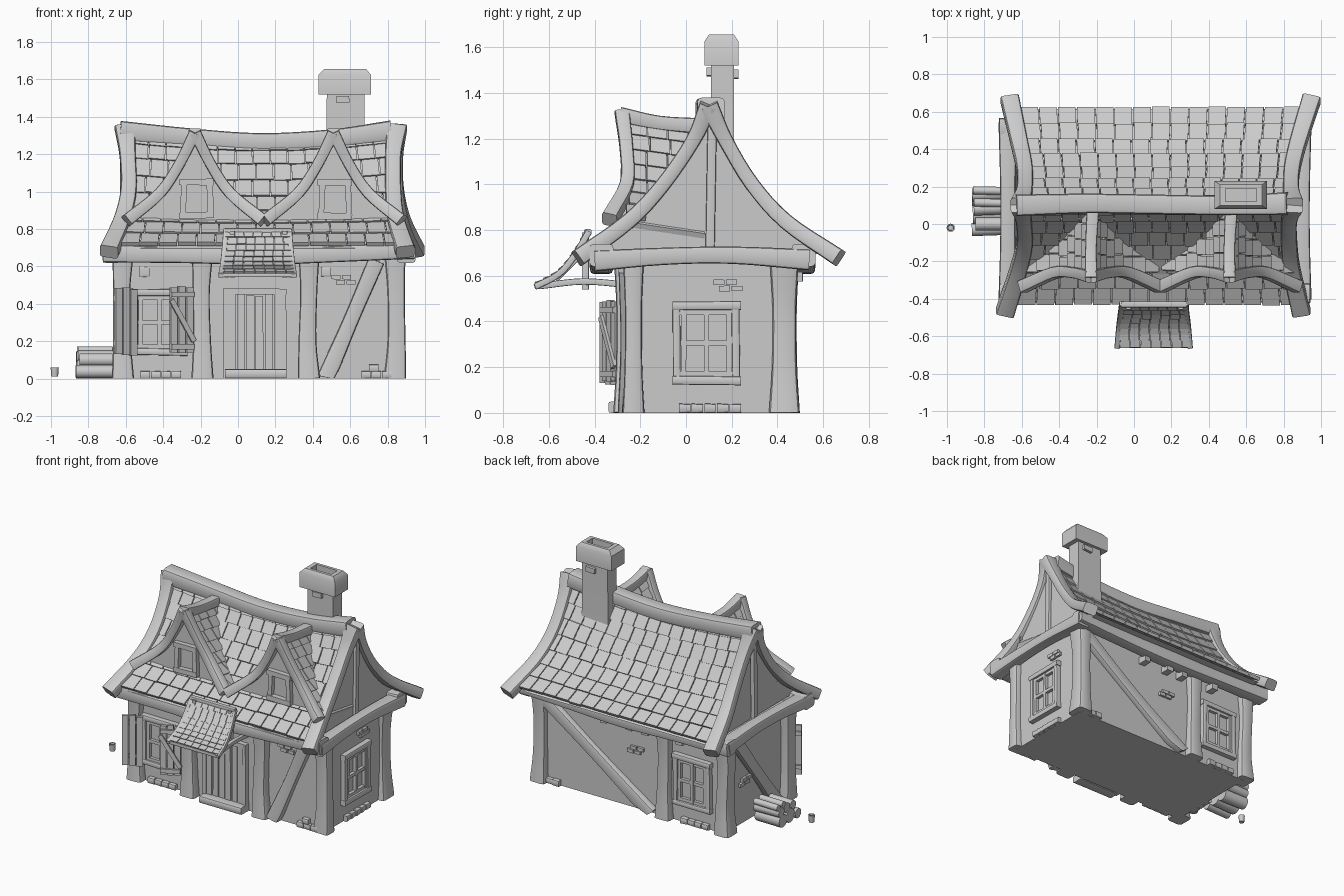
import bpy, bmesh, math, random
from mathutils import Vector as V

if "Cube" in bpy.data.objects:
    bpy.data.objects.remove(bpy.data.objects["Cube"])

random.seed(4)
R = random.uniform
SQ = [(1, 1), (-1, 1), (-1, -1), (1, -1)]
CH = [(sx * a, sy * b) for sx, sy, o in ((1, 1, 1), (-1, 1, -1), (-1, -1, 1), (1, -1, -1))
      for a, b in ((1, .65), (.9, .9), (.65, 1))[::o]]
CIRC = [(math.cos(i * math.pi / 6), math.sin(i * math.pi / 6)) for i in range(12)]


def cr(pts, t):
    """Point on a smooth curve through pts, t in 0..1."""
    n = len(pts) - 1
    i = max(0, min(int(t * n), n - 1))
    f = t * n - i
    b, c = V(pts[i]), V(pts[i + 1])
    a = V(pts[i - 1]) if i else 2 * b - c
    d = V(pts[i + 2]) if i + 2 <= n else 2 * c - b
    return .5 * (2 * b + (c - a) * f + (2 * a - 5 * b + 4 * c - d) * f * f + (3 * b - a - 3 * c + d) * f ** 3)


def loft(bm, rings):
    vs = [[bm.verts.new(p) for p in r] for r in rings]
    n = len(vs[0])
    for a, b in zip(vs, vs[1:]):
        for i in range(n):
            bm.faces.new((a[i], a[(i + 1) % n], b[(i + 1) % n], b[i]))
    bm.faces.new(vs[0])
    bm.faces.new(vs[-1][::-1])


def sweep(bm, pts, w, h, up=(0, 0, 1), sc=None, sec=CH):
    """Beam of half-size w x h along a path."""
    q = [V((*p, s)) for p, s in zip(pts, sc or [1] * len(pts))]
    k = 1 if len(q) == 2 else 4 * (len(q) - 1)
    c = [cr(q, i / k) for i in range(k + 1)]
    rings = []
    for i, p in enumerate(c):
        t = (c[min(i + 1, k)] - c[max(i - 1, 0)]).to_3d().normalized()
        s = V(up).cross(t).normalized()
        n = t.cross(s)
        rings.append([p.to_3d() + (s * a * w + n * b * h) * p.w for a, b in sec])
    loft(bm, rings)


def finish(bm, name):
    for v in bm.verts:
        v.co.z = max(v.co.z, 0)
    bmesh.ops.recalc_face_normals(bm, faces=bm.faces)
    bmesh.ops.triangulate(bm, faces=[f for f in bm.faces if len(f.verts) > 4])
    for f in bm.faces:
        f.smooth = True
    for e in bm.edges:
        e.smooth = e.calc_face_angle(0) < math.radians(40)
    me = bpy.data.meshes.new(name)
    bm.to_mesh(me)
    bm.free()
    bpy.context.collection.objects.link(bpy.data.objects.new(name, me))


def beam(name, *args, **kw):
    bm = bmesh.new()
    sweep(bm, *args, **kw)
    finish(bm, name)


def solid(name, rings):
    bm = bmesh.new()
    loft(bm, rings)
    finish(bm, name)


def rect(x0, x1, y0, y1, z):
    return [(x0, y0, z), (x1, y0, z), (x1, y1, z), (x0, y1, z)]


def tiles(bm, S, rows, cols, th, keep=lambda p: True):
    """Overlapping shingles on surface S(u, v), v running downhill."""
    for r in range(rows):
        off = R(0, .3)
        for c in range(-1, cols + 1):
            u0, u1 = max(0, (c + off + .03) / cols), min(1, (c + 1 + off - .03) / cols)
            if u1 - u0 < .25 / cols:
                continue
            v0, v1 = r / rows, (r + 1 + R(-.03, .04)) / rows
            p = [S(u0, v0), S(u1, v0), S(u1, v1), S(u0, v1)]
            if not keep(sum(p, V((0, 0, 0))) / 4):
                continue
            n = (p[1] - p[0]).cross(p[3] - p[0]).normalized()
            n = n if n.z > 0 else -n
            lift = [.3 * th, .3 * th, th, th]
            j = R(0, .2) * th
            loft(bm, [[a - n * (th * .5 - l * .5) for a, l in zip(p, lift)],
                      [a + n * (th * .5 + l + j) for a, l in zip(p, lift)]])


# Wall coordinates: along the wall, height, distance out
NORM = {'front': (0, -1, 0), 'back': (0, 1, 0), 'right': (1, 0, 0), 'left': (-1, 0, 0)}
def W(side, a, z, d=0):
    return {'front': (a, -.25 - d, z), 'back': (a, .44 + d, z),
            'right': (.855 + d, a, z), 'left': (-.61 - d, a, z)}[side]


def bar(bm, side, a0, z0, a1, z1, w, h=.02, d=.01, sec=SQ):
    sweep(bm, [W(side, a0, z0, d), W(side, a1, z1, d)], w, h, NORM[side], [R(.9, 1.1), R(.9, 1.1)], sec)


# Walls
solid('walls', [rect(-.61, .855, -.25, .44, 0), rect(-.61, .855, -.25, .44, .69)])

# Posts
for i, (x, y, h) in enumerate([(-.615, -.25, .055), (-.19, -.26, .052), (.38, -.26, .052), (.84, -.23, .043),
                               (-.615, .43, .055), (-.15, .44, .052), (.84, .43, .06)]):
    beam(f'post_{i}', [(x, y, 0), (x + R(-.01, .01), y, .2), (x + R(-.01, .01), y, .45), (x, y, .66)],
         .053, h, (0, 1, 0), [1.12, .9, .86, 1.05])

# Diagonal braces
for side, a0, z0, a1, z1, b in [('front', .47, .0, .74, .63, .0), ('back', -.05, .0, .85, .64, .02),
                                ('left', -.14, .0, .34, .63, .02)]:
    m = W(side, (a0 + a1) / 2 - b, (z0 + z1) / 2 - b, .005)
    beam(side + '_brace', [W(side, a0, z0, .01), m, W(side, a1, z1, .01)], .045, .035, NORM[side], [1.1, .9, 1])

# Eave and tie beams
for n, y in (('front', -.37), ('back', .515)):
    beam(n + '_eave_beam', [(-.72, y, .67), (-.3, y, .66), (.12, y, .655), (.5, y, .665), (.94, y, .69)],
         .05, .047, sc=[1.05, .9, 1, .92, 1.05])
for n, x, o in (('left', -.675, .06), ('right', .9, -.045)):
    beam(n + '_tie_beam', [(x, -.4, .665), (x, -.1, .685), (x, .2, .69), (x, .54, .67)], .045, .042, sc=[1.1, .9, .9, 1.1])
    beam(n + '_gable_post', [(x + o, .105, .7), (x + o, .115, 1.3)], .02, .016, (1, 0, 0))

# Main roof: concave profiles (y, z) from ridge to eave
FR = [(.1, 1.28), (.03, 1.14), (-.1, .965), (-.25, .82), (-.42, .71)]
BK = [(.1, 1.28), (.175, 1.14), (.29, .965), (.44, .815), (.615, .71)]
def sag(x):
    return .05 * ((x - .12) / .7) ** 2
def roof(pts, drop=0):
    def S(u, v):
        x = (-.57 - .06 * v) * (1 - u) + (.80 + .08 * v) * u
        y, z = cr(pts, v)
        return V((x, y, z + sag(x) * (1 - v) - drop))
    return S
rings = []
for i in range(9):
    u = i / 8
    ring = [roof(FR, .015)(u, 1 - k / 10) for k in range(10)] + [roof(BK, .015)(u, k / 10) for k in range(11)]
    for p in ring:
        p.x = -.595 + 1.445 * u
    rings.append(ring)
solid('attic_and_gables', rings)
for n, pts in (('front', FR), ('back', BK)):
    bm = bmesh.new()
    tiles(bm, roof(pts), 8, 15, .014)
    finish(bm, n + '_roof_tiles')

# Ridge and barge beams
beam('ridge_beam', [(-.63, .1, 1.325), (-.25, .11, 1.29), (.12, .105, 1.265), (.5, .1, 1.285), (.82, .11, 1.325)],
     .055, .05, sc=[1.05, .95, .95, .95, 1.1])
XS = {('left', 'front'): (-.605, -.59, -.585, -.62, -.69), ('left', 'back'): (-.605, -.585, -.585, -.615, -.665),
      ('right', 'front'): (.85, .83, .83, .845, .895), ('right', 'back'): (.85, .84, .845, .88, .95)}
for (s, f), xs in XS.items():
    path = []
    for x, t in zip(xs, (0, .25, .5, .75, 1.08)):
        y, z = cr(FR if f == 'front' else BK, t)
        path.append((x, y, z + max(0, .06 * (1 - t)) + .005))
    beam(f'{s}_{f}_barge', path, .038, .05, (1, 0, 0), [1.1, .85, .85, .9, 1])

# Dormers
DP = [(0, 1.28), (.08, 1.13), (.19, .98), (.35, .85)]
def roof_z(y):
    return min((cr(FR, k / 40) for k in range(41)), key=lambda p: abs(p.x - y)).y
for n, cx in (('left', -.23), ('right', .51)):
    def D(sgn):
        def S(u, v):
            x, z = cr(DP, v)
            return V((cx + sgn * x, -.27 + .36 * u, z - .05 * u))
        return S
    prof = [(s * cr(DP, k / 8).x, cr(DP, k / 8).y - .015) for s, ks in ((-1, range(8, 0, -1)), (1, range(9))) for k in ks]
    solid(n + '_dormer_gable', [[(cx + x, y, z - dz) for x, z in prof + [(.33, .79), (-.33, .79)]]
                                for y, dz in ((-.25, 0), (.08, .05))])
    bm = bmesh.new()
    for s in (-1, 1):
        tiles(bm, D(s), 7, 4, .014, lambda p: p.z > roof_z(p.y) - .03)
    finish(bm, n + '_dormer_tiles')
    beam(n + '_dormer_ridge', [(cx, -.29, 1.305), (cx, -.12, 1.27), (cx + .01, .07, 1.255)], .034, .034, sc=[1, .9, 1])
    for s, sn in ((-1, 'left'), (1, 'right')):
        beam(f'{n}_dormer_{sn}_barge', [(cx, -.28, 1.315), (cx + s * .085, -.26, 1.145), (cx + s * .19, -.26, .99),
             (cx + s * .365, -.335, .845)], .034, .034, (0, 1, 0), [.95, .85, .9, 1])
    bm = bmesh.new()
    for a in (-.075, .075):
        bar(bm, 'front', cx + .01 + a, .87, cx + .01 + a * .9, 1.06, .016, .022)
    for z in (.87, 1.05):
        bar(bm, 'front', cx - .085, z, cx + .1, z + R(-.006, .006), .017, .025)
    finish(bm, n + '_dormer_window')

# Windows
for side, a0, a1, z0, z1 in [('front', -.55, -.29, .14, .46), ('right', -.04, .22, .14, .47), ('back', -.5, -.24, .14, .47)]:
    bm = bmesh.new()
    m, zm = (a0 + a1) / 2, (z0 + z1) / 2
    for a in (a0, a1):
        bar(bm, side, a, z0, a + R(-.01, .01), z1, .018, .024, sec=CH)
    for z in (z0, z1):
        bar(bm, side, a0 - .02, z + R(-.006, .006), a1 + .02, z, .018, .026, sec=CH)
    for a in (a0 + .03, m, a1 - .03):
        bar(bm, side, a, z0, a, z1, .011, .014)
    for z in (z0 + .03, zm, z1 - .03):
        bar(bm, side, a0, z, a1, z, .011, .012)
    finish(bm, side + '_window')

# Shutters, half open; only the right one shows its battens
for n, a, b, battens in (('left', (-.54, -.3), (-.66, -.37), ((.19, .19), (.43, .43))),
                         ('right', (-.24, -.3), (-.365, -.36), ((.17, .17), (.45, .45), (.2, .42)))):
    a, b = V((*a, 0)), V((*b, 0))
    nrm = (b - a).cross(V((0, 0, 1))).normalized()
    nrm = nrm if nrm.y < 0 else -nrm
    P = lambda u, z, d=0: a.lerp(b, u) + V((0, 0, z)) + nrm * d
    d = .014 if n == 'right' else -.014
    bm = bmesh.new()
    for u in (.16, .5, .84):
        sweep(bm, [P(u, .13 + R(-.01, .01)), P(u, .48 + R(-.015, .015))], .02, .01, nrm, sec=SQ)
    for z0, z1 in battens:
        sweep(bm, [P(.02, z0, d), P(.98, z1, d)], .014, .009, nrm, sec=SQ)
    finish(bm, n + '_shutter')

# Door and step
bm = bmesh.new()
for i in range(6):
    bar(bm, 'front', -.035 + i * .05, .04, -.035 + i * .05 + R(-.004, .004), .45 + R(-.01, .015), .021, .015 + R(0, .006))
for a in (-.068, .248):
    bar(bm, 'front', a, .0, a + R(-.006, .006), .47, .014, .028)
bar(bm, 'front', -.08, .465, .26, .465, .016, .026)
finish(bm, 'door')
beam('door_step', [(-.07, -.3, .025), (.26, -.3, .025)], .04, .025)

# Porch canopy
CP = [(-.43, .79), (-.49, .69), (-.56, .61), (-.655, .56)]
def canopy(u, v):
    y, z = cr(CP, v)
    return V((.105 + (u - .5) * (.34 + .05 * v), y, z))
bm = bmesh.new()
tiles(bm, canopy, 8, 7, .009)
finish(bm, 'canopy_tiles')
solid('canopy_board', [[canopy(u, k / 8) + V((0, 0, dz)) for u, dz in ((0, 0), (1, 0), (1, -.015), (0, -.015))]
                       for k in range(9)])
bm = bmesh.new()
for u in (0, 1):
    sweep(bm, [canopy(u, t) - V((0, 0, .005)) for t in (-.03, .33, .66, 1.02)], .014, .014, (1, 0, 0))
    x = -.06 if u == 0 else .28
    sweep(bm, [(x, -.64, .555), (x, -.45, .575), (x, -.25, .56)], .014, .014)
    sweep(bm, [(x + .03 - .06 * u, -.44, .54), (x + .03 - .06 * u, -.44, .79)], .014, .016, (0, 1, 0))
    sweep(bm, [(x, -.57, .58), (x, -.45, .7)], .01, .01, (1, 0, 0))
sweep(bm, [(-.07, -.43, .79), (.28, -.43, .79)], .016, .014)
sweep(bm, [(-.1, -.65, .553), (.31, -.65, .553)], .012, .011)
finish(bm, 'canopy_frame')

# Exposed stones
bm = bmesh.new()
for side, a, z, n in [('front', -.52, .02, 4), ('front', .66, .02, 3), ('front', .7, .055, 1), ('right', -.03, .02, 5),
                      ('back', .68, .02, 3), ('back', -.5, .02, 4), ('left', -.1, .02, 3)]:
    for i in range(n):
        bar(bm, side, a + i * .055, z, a + i * .055 + .05, z, .02, .03, .0, CH)
for side, a, z in [('front', .55, .53), ('right', .17, .56), ('back', .07, .42), ('left', .2, .3)]:
    for da, dz in ((-.05, .012), (.005, .012), (-.025, -.016), (.03, -.016)):
        bar(bm, side, a + da, z + dz, a + da + .048, z + dz, .0115, .012, .005)
for a in (-.5, .47):
    bar(bm, 'front', a - .027, .57, a + .027, .57, .026, .01, 0, CH)
for a in (-.3, -.03, .1, .3):
    bar(bm, 'back', a - .025, .6, a + .025, .6, .025, .05, .02)
finish(bm, 'wall_stones')

# Chimney
solid('chimney_shaft', [rect(.46, .69, .1, .22, .95), rect(.47, .675, .11, .21, 1.2), rect(.475, .675, .11, .21, 1.53)])
solid('chimney_cap', [rect(.43, .71, .08, .23, 1.52), rect(.43, .71, .08, .23, 1.625), rect(.46, .685, .1, .21, 1.655),
                      rect(.49, .655, .12, .19, 1.655), rect(.49, .655, .12, .19, 1.61)])
bm = bmesh.new()
for x, y, z in ((.56, .105, 1.49), (.6, .215, 1.48)):
    sweep(bm, [(x - .035, y, z), (x + .035, y, z + .004)], .015, .018, sec=SQ)
finish(bm, 'chimney_bricks')

# Log pile and small bucket
bm = bmesh.new()
for y, z, r in ((-.03, .037, .035), (.05, .05, .05), (.14, .045, .045), (.0, .1, .035), (.08, .115, .035),
                (.155, .11, .035), (.115, .15, .022), (.18, .15, .022)):
    x = -.87 + R(0, .03)
    sweep(bm, [(x, y, z), (-.67, y + R(-.01, .01), z)], r, r, sec=CIRC)
finish(bm, 'log_pile')
solid('bucket', [[(-.98 + r * a, -.02 + r * b, z) for a, b in CIRC]
                 for r, z in ((.018, .01), (.022, .06), (.016, .06), (.014, .025))])
